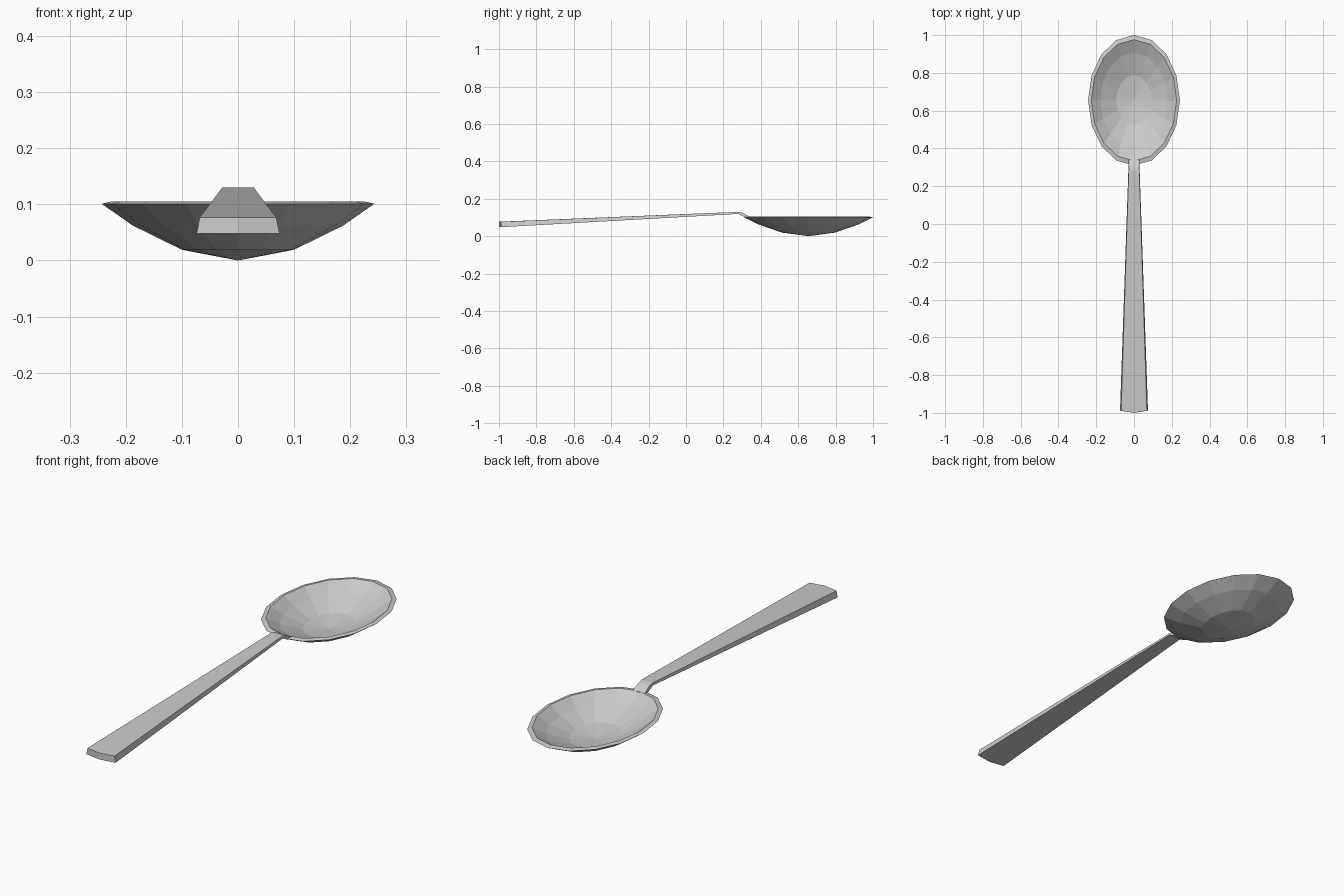
import bpy
import math

if "Cube" in bpy.data.objects:
    bpy.data.objects.remove(bpy.data.objects["Cube"])


def make_mesh(name, verts, faces):
    mesh = bpy.data.meshes.new(name)
    mesh.from_pydata(verts, [], faces)
    mesh.update()
    obj = bpy.data.objects.new(name, mesh)
    bpy.context.collection.objects.link(obj)
    return obj


# Bowl: oval rings from the outer bottom, over the rim, to the inner bottom
SEG, CY, RX, RY = 16, 0.655, 0.243, 0.345
rings = [(0.41, 0.019), (0.77, 0.062), (1.0, 0.101),
         (0.93, 0.105), (0.73, 0.070), (0.385, 0.028)]
verts = []
for scale, z in rings:
    for i in range(SEG):
        a = 2 * math.pi * i / SEG
        verts.append((RX * scale * math.cos(a), CY + RY * scale * math.sin(a), z))
verts += [(0, CY, 0.0), (0, CY, 0.012)]
outer, inner = len(verts) - 2, len(verts) - 1
last = (len(rings) - 1) * SEG
faces = []
for i in range(SEG):
    j = (i + 1) % SEG
    faces.append((outer, j, i))
    for r in range(0, last, SEG):
        faces.append((r + i, r + j, r + SEG + j, r + SEG + i))
    faces.append((inner, last + i, last + j))
make_mesh("bowl", verts, faces)

# Handle and neck: (y at middle, y at sides, top z, bottom z, top half width, bottom half width)
sections = [(-1.0, -0.988, 0.077, 0.048, 0.068, 0.074),
            (0.28, 0.28, 0.130, 0.119, 0.028, 0.030),
            (0.30, 0.30, 0.126, 0.108, 0.027, 0.029),
            (0.34, 0.34, 0.105, 0.090, 0.030, 0.030)]
verts = []
for ym, ys, zt, zb, wt, wb in sections:
    verts += [(-wb, ys, zb), (0, ym, zb), (wb, ys, zb),
              (wt, ys, zt), (0, ym, zt), (-wt, ys, zt)]
faces = [(0, 1, 4, 5), (1, 2, 3, 4)]
for s in range(0, 6 * (len(sections) - 1), 6):
    for k in range(6):
        n = (k + 1) % 6
        faces.append((s + k, s + 6 + k, s + 6 + n, s + n))
e = 6 * (len(sections) - 1)
faces += [(e + 5, e + 4, e + 1, e), (e + 4, e + 3, e + 2, e + 1)]
make_mesh("handle", verts, faces)
